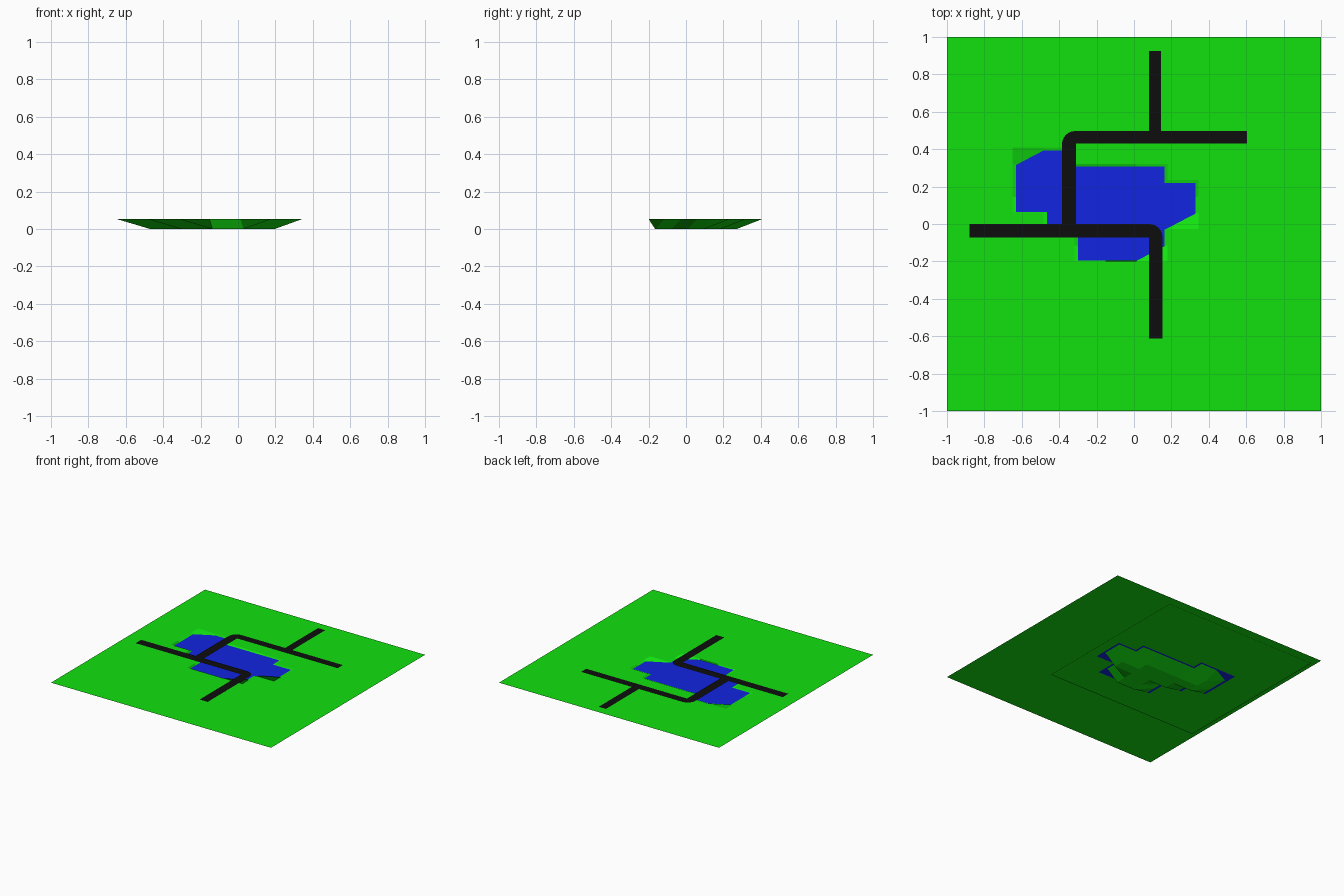
import bpy
from math import sin, cos, pi

if "Cube" in bpy.data.objects:
    bpy.data.objects.remove(bpy.data.objects["Cube"])

GROUND_Z, WATER_Z, ROAD_Z = 0.054, 0.048, 0.056


def material(name, rgb):
    m = bpy.data.materials.new(name)
    m.diffuse_color = (*rgb, 1)
    m.use_nodes = True
    m.node_tree.nodes["Principled BSDF"].inputs["Base Color"].default_value = m.diffuse_color
    return m


GREEN = material("grass", (0.006, 0.75, 0.005))
BLUE = material("water", (0.006, 0.018, 0.75))
BLACK = material("asphalt", (0.004, 0.004, 0.004))


def make(name, verts, faces, mats):
    me = bpy.data.meshes.new(name)
    me.from_pydata(verts, [], faces)
    for m in mats:
        me.materials.append(m)
    ob = bpy.data.objects.new(name, me)
    bpy.context.collection.objects.link(ob)
    return ob


def grid_faces(nx, ny):
    return [(j * nx + i, j * nx + i + 1, (j + 1) * nx + i + 1, (j + 1) * nx + i)
            for j in range(ny - 1) for i in range(nx - 1)]


# Grid lines around the pond; row -> columns that are sunk to the pond bed
px = [-0.65 + 0.1658 * i for i in range(7)]
py = [-0.20 + 0.087 * j for j in range(8)]
sunk = {1: (3, 4), 2: (3, 4), 3: (2, 3, 4, 5), 4: (1, 2, 3, 4, 5),
        5: (1, 2, 3, 4), 6: (1,)}


def is_sunk(i, j):
    return i in sunk.get(j, ())


# Ground sheet with the pond hollow pushed down and slightly sideways
gx, gy = [-1] + px + [1], [-1] + py + [1]
verts = []
for j, y in enumerate(gy):
    for i, x in enumerate(gx):
        if is_sunk(i - 1, j - 1):
            verts.append((x + 0.016, y - 0.052, 0))
        else:
            verts.append((x, y, GROUND_Z))
make("ground", verts, grid_faces(len(gx), len(gy)), [GREEN])

# Water sheet: blue over the hollow, its hidden surround kept green
wx, wy = [-0.96] + px + [0.43], [-0.46] + py + [0.93]
wverts = [(x, y, WATER_Z) for y in wy for x in wx]
water = make("pond_water", wverts, grid_faces(len(wx), len(wy)), [BLUE, GREEN])
n = len(wx) - 1
for k, p in enumerate(water.data.polygons):
    i, j = k % n - 1, k // n - 1
    wet = any(is_sunk(i + a, j + b) for a in (0, 1) for b in (0, 1))
    p.material_index = 0 if wet else 1


def arc(cx, cy, r, a0, a1, steps=6):
    return [(cx + r * cos(a0 + (a1 - a0) * t / steps),
             cy + r * sin(a0 + (a1 - a0) * t / steps)) for t in range(steps + 1)]


def road(name, outline):
    make(name, [(x, y, ROAD_Z) for x, y in outline],
         [tuple(range(len(outline)))], [BLACK])


# North bend and its spur (counter-clockwise outlines)
road("north_road", [(0.605, 0.43), (0.605, 0.497)]
     + arc(-0.315, 0.427, 0.07, pi / 2, pi)
     + [(-0.385, 0.0), (-0.31, 0.0), (-0.31, 0.43)])
road("north_spur", [(0.08, 0.497), (0.145, 0.497), (0.145, 0.925), (0.08, 0.925)])

# South bend
road("south_road", [(-0.88, 0.0), (-0.88, -0.072), (0.08, -0.072),
                    (0.08, -0.612), (0.153, -0.612)]
     + arc(0.082, -0.07, 0.07, 0, pi / 2))
